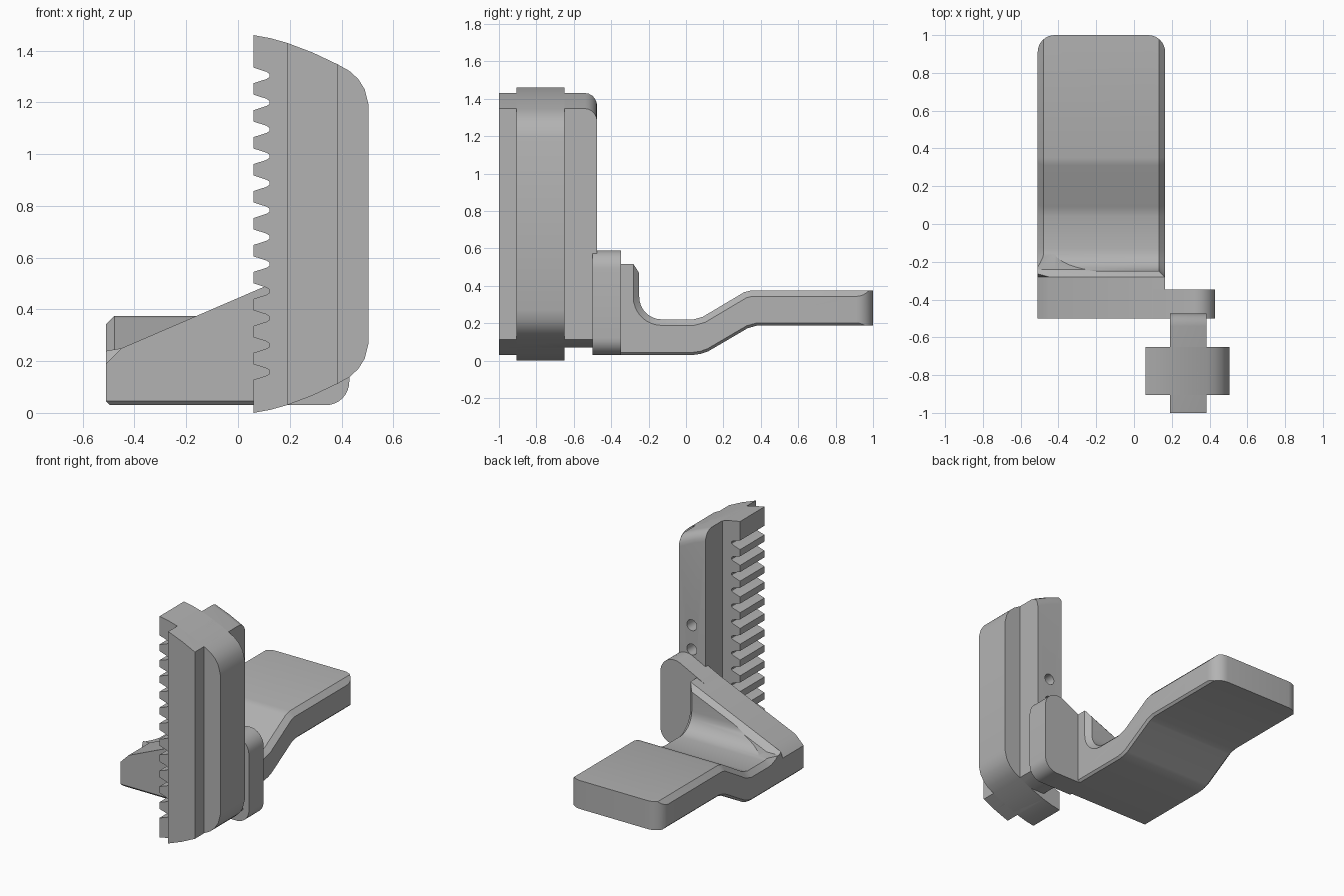
import bpy, bmesh, math
from mathutils import Vector

cube = bpy.data.objects.get("Cube")
if cube:
    bpy.data.objects.remove(cube, do_unlink=True)

grey = bpy.data.materials.new("plain_grey")
grey.use_nodes = True
colour = (0.45, 0.45, 0.45, 1)
grey.diffuse_color = colour
grey.node_tree.nodes["Principled BSDF"].inputs["Base Color"].default_value = colour

PLACE = {"x": lambda a, b, d: (d, a, b),
         "y": lambda a, b, d: (a, d, b),
         "z": lambda a, b, d: (a, b, d)}


def loft(name, axis, rings, bevels=()):
    """Join equal outlines along an axis; rings = [(depth, outline), ...]."""
    bm = bmesh.new()
    loops = [[bm.verts.new(PLACE[axis](a, b, d)) for a, b in pts] for d, pts in rings]
    n = len(loops[0])
    bm.faces.new(loops[0])
    bm.faces.new(loops[-1])
    for low, high in zip(loops, loops[1:]):
        for i in range(n):
            j = (i + 1) % n
            bm.faces.new((low[i], low[j], high[j], high[i]))
    bmesh.ops.recalc_face_normals(bm, faces=bm.faces)
    for rule, offset, segments in bevels:
        edges = [e for e in bm.edges if rule(e.verts[0].co, e.verts[1].co)]
        bmesh.ops.bevel(bm, geom=edges, offset=offset, offset_type='OFFSET',
                        segments=segments, profile=0.5, affect='EDGES')
    mesh = bpy.data.meshes.new(name)
    bm.to_mesh(mesh)
    bm.free()
    mesh.materials.append(grey)
    obj = bpy.data.objects.new(name, mesh)
    bpy.context.collection.objects.link(obj)
    return obj


def prism(name, axis, pts, start, end, bevels=()):
    return loft(name, axis, [(start, pts), (end, pts)], bevels)


def combine(obj, tool, operation):
    mod = obj.modifiers.new(operation, 'BOOLEAN')
    mod.operation, mod.object, mod.solver = operation, tool, 'EXACT'
    bpy.context.view_layer.objects.active = obj
    bpy.ops.object.modifier_apply(modifier=mod.name)
    bpy.data.objects.remove(tool, do_unlink=True)


def arc(cx, cy, r, start, end, steps=8):
    angles = [math.radians(start + (end - start) * i / steps) for i in range(steps + 1)]
    return [(cx + r * math.cos(t), cy + r * math.sin(t)) for t in angles]


def smooth(obj):
    bpy.ops.object.select_all(action='DESELECT')
    obj.select_set(True)
    bpy.context.view_layer.objects.active = obj
    bpy.ops.object.shade_smooth_by_angle(angle=math.radians(28))


# Toothed bar: rounded back edge, twelve gullets on the front edge
HEIGHT = 1.46
upper = [(0.06, HEIGHT), (0.125, 1.448), (0.19, 1.43), (0.29, 1.392), (0.385, 1.347),
         (0.43, 1.322), (0.465, 1.29), (0.49, 1.25), (0.505, 1.19)]
outline = upper + [(x, HEIGHT - z) for x, z in reversed(upper)]
for i in range(12):
    z = 0.158 + i * 0.1042
    outline += [(0.06, z - 0.03), (0.11, z - 0.014), (0.122, z - 0.006),
                (0.122, z + 0.006), (0.11, z + 0.014), (0.06, z + 0.03)]
smooth(prism("toothed_bar", "y", outline, -0.905, -0.65))

# Guide column crossing the bar, with a rounded rear top edge
BACK = -0.475
top = upper[2:5]
rail = top + [(x, HEIGHT - z) for x, z in reversed(top)]
column = prism("guide_column", "y", rail, -1, BACK,
               [(lambda a, b: min(a.z, b.z) > 1.3 and abs(a.y - BACK) < 1e-4
                 and abs(b.y - BACK) < 1e-4, 0.065, 5)])
combine(column, prism("foot_cutter", "z", [(0, -0.65), (0.6, -0.65), (0.6, -0.4), (0, -0.4)],
                      -0.1, 0.07), 'DIFFERENCE')
for z in (0.62, 0.78):
    combine(column, prism("hole_cutter", "y", arc(0.29, z, 0.036, 0, 345, 23),
                          BACK - 0.15, BACK + 0.05), 'DIFFERENCE')
smooth(column)

# Clamp plate behind the column, its top continuing the sloped wall
SLOPE = 0.431


def ridge(x):
    return 0.25 + SLOPE * (x + 0.45)


plate = [(0.1, 0.03)] + arc(0.34, 0.12, 0.09, -90, 0) + arc(0.33, 0.49, 0.1, 0, 113)
plate += [(0.1, ridge(0.1))]
smooth(prism("clamp_plate", "y", plate, -0.5, -0.347))

# Cranked foot with upright wall: side profile, chamfered along both sides
LEFT, RIGHT = -0.51, 0.165
side = [(-0.5, 0.6), (-0.5, 0.045), (-0.485, 0.03), (0.04, 0.03), (0.08, 0.036),
        (0.12, 0.05), (0.33, 0.173), (0.38, 0.187), (1.02, 0.187), (1.02, 0.375),
        (0.35, 0.375), (0.31, 0.365), (0.09, 0.234), (0.04, 0.22)]
side += arc(-0.13, 0.34, 0.12, 270, 180) + [(-0.25, 0.6)]


def on_side(a, b):
    return abs(a.x - b.x) < 1e-4 and (abs(a.x - LEFT) < 1e-4 or abs(a.x - RIGHT) < 1e-4)


def under(v):
    return v.z < 0.04 + max(0, min(0.16, (v.y - 0.03) * 0.55))


def upper_edge(a, b):
    return (on_side(a, b) and not under(a) and not under(b)
            and min(a.y, b.y) > -0.3 and max(a.y, b.y) < 1.03 and abs(a.y - b.y) + abs(a.z - b.z) > 0
            and not (a.y > 1 and b.y > 1))


def lower_edge(a, b):
    return on_side(a, b) and under(a) and under(b)


foot = prism("cranked_foot", "x", side, LEFT, RIGHT,
             [(upper_edge, 0.032, 1), (lower_edge, 0.014, 1)])

# Slope the wall top, with a chamfer along its inner edge
high = [(-0.6, 0.1), (-0.45, 0.25), (0.3, ridge(0.3)), (0.3, 0.9), (-0.6, 0.9)]
low = [(-0.6, 0.224), (-0.42, 0.224), (0.3, ridge(0.3) - 0.045), (0.3, 0.9), (-0.6, 0.9)]
combine(foot, loft("slope_cutter", "y", [(-0.6, high), (-0.28, high), (-0.24, low), (-0.1, low)]),
        'DIFFERENCE')

# Round the far corners of the foot in plan
plan = [(LEFT - 0.01, -0.6), (RIGHT + 0.01, -0.6), (RIGHT + 0.01, 0.9)]
plan += arc(RIGHT - 0.09, 0.91, 0.09, 0, 90) + arc(LEFT + 0.09, 0.91, 0.09, 90, 180)
plan += [(LEFT - 0.01, 0.9)]
combine(foot, prism("plan_cutter", "z", plan, -0.1, 1), 'INTERSECT')

# Trim the wall front of the side clearance next to the plate
smooth(foot)
